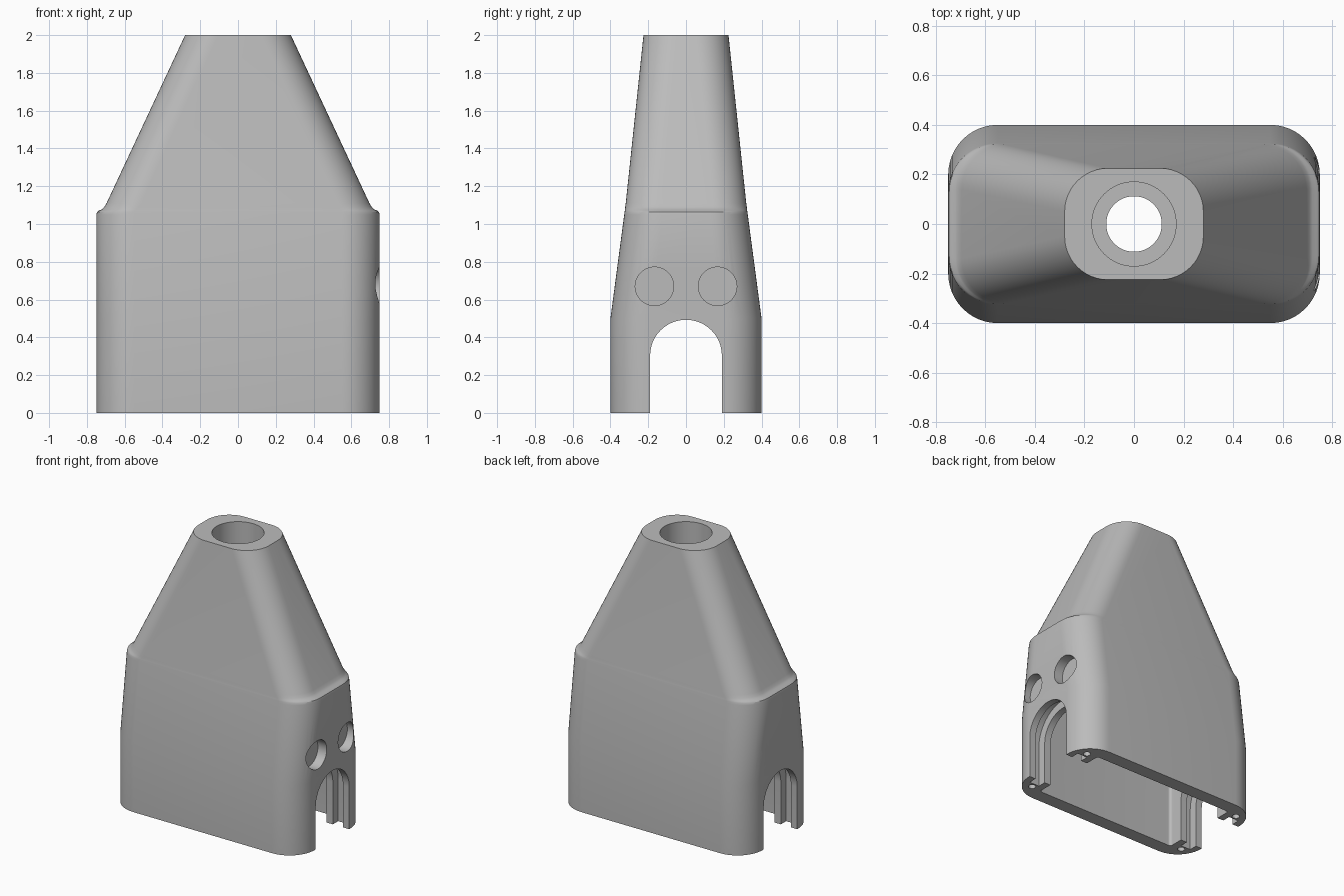
import bpy, bmesh, math
from mathutils import Matrix

cube = bpy.data.objects.get("Cube")
if cube:
    bpy.data.objects.remove(cube, do_unlink=True)

grey = bpy.data.materials.new("grey_plastic")
grey.use_nodes = True
colour = (0.5, 0.5, 0.5, 1)
grey.diffuse_color = colour
grey.node_tree.nodes["Principled BSDF"].inputs["Base Color"].default_value = colour


def add_object(name, bm):
    bmesh.ops.recalc_face_normals(bm, faces=bm.faces)
    mesh = bpy.data.meshes.new(name)
    bm.to_mesh(mesh)
    bm.free()
    obj = bpy.data.objects.new(name, mesh)
    bpy.context.collection.objects.link(obj)
    mesh.materials.append(grey)
    return obj


def skin(name, rings):
    """Closed solid from matching rings of points."""
    bm = bmesh.new()
    loops = [[bm.verts.new(p) for p in ring] for ring in rings]
    n = len(loops[0])
    for a, b in zip(loops, loops[1:]):
        for i in range(n):
            j = (i + 1) % n
            bm.faces.new((a[i], a[j], b[j], b[i]))
    bm.faces.new(loops[0][::-1])
    bm.faces.new(loops[-1])
    return add_object(name, bm)


def rounded_ring(z, hx, hy, r, steps=12):
    """Horizontal rectangle with rounded corners."""
    points = []
    for k, (sx, sy) in enumerate([(1, 1), (-1, 1), (-1, -1), (1, -1)]):
        for i in range(steps + 1):
            a = math.pi / 2 * (k + i / steps)
            points.append((sx * (hx - r) + r * math.cos(a),
                           sy * (hy - r) + r * math.sin(a), z))
    return points


def arch(name, x0, x1, half, spring):
    """Round-topped doorway running along x."""
    profile = [(-half, -0.1), (half, -0.1)]
    for i in range(25):
        a = math.pi * i / 24
        profile.append((half * math.cos(a), spring + half * math.sin(a)))
    return skin(name, [[(x, y, z) for y, z in profile] for x in (x0, x1)])


def rod(name, centre, radius, length, axis="Z", sides=48):
    """Cylinder or prism centred on a point."""
    bm = bmesh.new()
    bmesh.ops.create_cone(bm, cap_ends=True, segments=sides,
                          radius1=radius, radius2=radius, depth=length)
    if axis == "X":
        bm.transform(Matrix.Rotation(math.pi / 2, 4, "Y"))
        # a hexagon along x stands on a point
        if sides == 6:
            top = max(v.co.z for v in bm.verts)
            if top < radius * 0.95:
                bm.transform(Matrix.Rotation(math.pi / 6, 4, "X"))
    bm.transform(Matrix.Translation(centre))
    return add_object(name, bm)


# Tapered body with a soft shoulder at both ends
housing = skin("housing", [rounded_ring(*row) for row in [
    (0, 0.75, 0.4, 0.2),
    (0.5, 0.75, 0.4, 0.2),
    (1.05, 0.75, 0.327, 0.2),
    (1.064, 0.746, 0.325, 0.197),
    (1.072, 0.735, 0.324, 0.19),
    (1.078, 0.72, 0.323, 0.182),
    (1.09, 0.708, 0.322, 0.18),
    (1.11, 0.696, 0.319, 0.18),
    (2, 0.28, 0.225, 0.175)]])

# Hollow interior, narrowing toward the neck
cutters = [skin("interior", [rounded_ring(*row) for row in [
    (-0.1, 0.57, 0.3, 0.02),
    (0.5, 0.57, 0.3, 0.02),
    (1, 0.57, 0.235, 0.02),
    (1.6, 0.16, 0.15, 0.02)]])]

# Neck bore and its wider socket
cutters.append(rod("neck_bore", (0, 0, 1.7), 0.112, 1))
cutters.append(rod("neck_socket", (0, 0, 1.9), 0.17, 0.4, sides=64))

# Cable doorway through both ends, with a panel groove in each jamb
cutters.append(arch("doorway", -1, 1, 0.19, 0.303))
for s in (-1, 1):
    cutters.append(arch("panel_groove", s * 0.62, s * 0.7, 0.25, 0.303))

# Cross bolts: round head pockets on the left, nut pockets on the right
for s in (-1, 1):
    y, z = s * 0.167, 0.67
    cutters.append(rod("bolt_hole", (0, y, z), 0.043, 2, "X", 32))
    cutters.append(rod("head_pocket", (0.78, y, z), 0.102, 0.2, "X"))
    cutters.append(rod("nut_pocket", (-0.78, y, z), 0.102, 0.2, "X", 6))
    # Screw holes in the bottom corners
    for t in (-1, 1):
        cutters.append(rod("base_screw_hole", (t * 0.65, s * 0.285, 0),
                           0.025, 0.4, sides=20))

bpy.ops.object.select_all(action="DESELECT")
housing.select_set(True)
bpy.context.view_layer.objects.active = housing
for cutter in cutters:
    cutter.hide_render = True
    cut = housing.modifiers.new(cutter.name, "BOOLEAN")
    cut.operation = "DIFFERENCE"
    cut.solver = "EXACT"
    cut.object = cutter
    bpy.ops.object.modifier_apply(modifier=cut.name)
for cutter in cutters:
    bpy.data.objects.remove(cutter, do_unlink=True)

bpy.ops.object.shade_smooth_by_angle(angle=math.radians(25))
